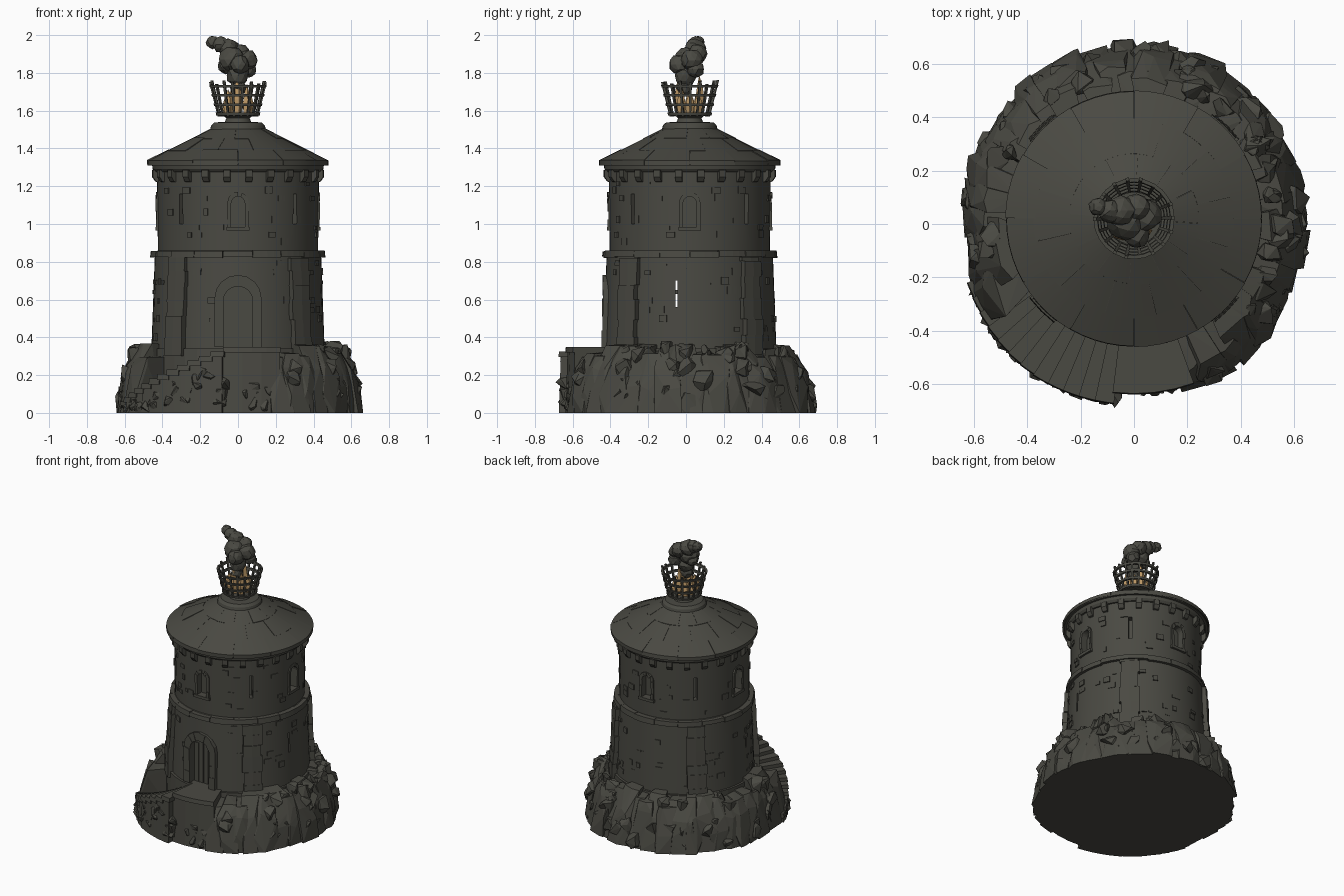
import bpy, bmesh, math, random
from mathutils import Vector, Matrix

if "Cube" in bpy.data.objects:
    bpy.data.objects.remove(bpy.data.objects["Cube"])

random.seed(7)
CY = 0.02  # tower axis offset
U = random.uniform


def material(name, rgb):
    m = bpy.data.materials.new(name)
    m.diffuse_color = (*rgb, 1)
    m.use_nodes = True
    m.node_tree.nodes["Principled BSDF"].inputs["Base Color"].default_value = m.diffuse_color
    return m


STONE = material("dark_stone", (0.068, 0.067, 0.055))
FLAME = material("flame_tan", (0.50, 0.31, 0.13))


def finish(bm, name, mat=STONE, smooth=False):
    bmesh.ops.remove_doubles(bm, verts=bm.verts, dist=1e-5) if smooth else None
    bmesh.ops.recalc_face_normals(bm, faces=bm.faces)
    me = bpy.data.meshes.new(name)
    bm.to_mesh(me)
    bm.free()
    me.materials.append(mat)
    ob = bpy.data.objects.new(name, me)
    bpy.context.collection.objects.link(ob)
    if smooth:
        smooth_by_angle(ob)
    return ob


def smooth_by_angle(ob):
    bpy.ops.object.select_all(action='DESELECT')
    ob.select_set(True)
    bpy.context.view_layer.objects.active = ob
    bpy.ops.object.shade_smooth_by_angle(angle=math.radians(30))


def polar(r, deg, z, cy=CY):
    a = math.radians(deg)
    return Vector((r * math.cos(a), r * math.sin(a) + cy, z))


def sweep(bm, section, a0=0, a1=360, n=48):
    """Sweep a closed (r, z) section around the tower axis."""
    full = a1 - a0 >= 360
    rings = [[bm.verts.new(polar(r, a0 + (a1 - a0) * i / n, z)) for r, z in section]
             for i in range(n if full else n + 1)]
    k = len(section)
    for i in range(n):
        p, q = rings[i], rings[(i + 1) % len(rings)]
        for j in range(k):
            bm.faces.new((p[j], p[(j + 1) % k], q[(j + 1) % k], q[j]))
    if not full:
        bm.faces.new(rings[0])
        bm.faces.new(rings[-1][::-1])


def block(bm, a0, a1, r0, rb, rt, z0, z1, n=2):
    sweep(bm, [(r0, z0), (rb, z0), (rt, z1), (r0, z1)], a0, a1, n)


def hull(bm, pts):
    vs = [bm.verts.new(p) for p in pts]
    res = bmesh.ops.convex_hull(bm, input=vs)
    junk = {g for g in res["geom_interior"] + res["geom_unused"] if isinstance(g, bmesh.types.BMVert)}
    bmesh.ops.delete(bm, geom=list(junk), context='VERTS')


def on_wall(x, d, z, az):
    a = math.radians(az)
    return Vector((d * math.cos(a) - x * math.sin(a), d * math.sin(a) + x * math.cos(a) + CY, z))


def arch(w, z0, top, n=8):
    zs = top - w
    curve = [(-w * math.cos(math.pi * i / n), zs + w * math.sin(math.pi * i / n)) for i in range(n + 1)]
    side = [z0 + (zs - z0) * i / 3 for i in range(3)]
    return [(-w, z) for z in side] + curve + [(w, z) for z in side[::-1]]


def arch_frame(bm, az, wi, wo, z0, ti, to, r0, r1):
    a, b = arch(wi, z0, ti), arch(wo, z0, to)
    for i in range(len(a) - 1):
        d = r1 + U(-0.004, 0.006)
        hull(bm, [on_wall(x, r, z, az) for x, z in (a[i], a[i + 1], b[i], b[i + 1]) for r in (r0, d)])


def wall_r(z):
    return 0.458 - (z - 0.33) * 0.035 if z < 0.84 else 0.424 + (z - 0.86) * 0.012


# Tower body with door, windows and arrow slits cut in
bm = bmesh.new()
sweep(bm, [(0, 0.3), (0.46, 0.3), (0.44, 0.84), (0.424, 0.86), (0.429, 1.29), (0, 1.29)], n=64)
tower = finish(bm, "tower_wall", smooth=True)

bm = bmesh.new()
hull(bm, [on_wall(x, d, z, -90) for x, z in arch(0.078, 0.35, 0.67) for d in (0.405, 0.6)])
for az in (-90, 0, 90, 180):
    hull(bm, [on_wall(x, d, z, az) for x, z in arch(0.036, 0.985, 1.145) for d in (0.385, 0.6)])
    hull(bm, [on_wall(x, d, z, az + 45) for x in (-.012, .012) for z in (1.0, 1.16) for d in (0.38, 0.6)])
hull(bm, [(x, -0.05 + y, z) for x in (-0.7, 0.7) for y in (-.006, .006) for z in (0.56, 0.70)])
cutter = finish(bm, "opening_cutter")
cutter.hide_render = True
mod = tower.modifiers.new("openings", 'BOOLEAN')
mod.operation, mod.solver, mod.object = 'DIFFERENCE', 'EXACT', cutter
bpy.context.view_layer.objects.active = tower
bpy.ops.object.modifier_apply(modifier="openings")
bpy.data.objects.remove(cutter)
smooth_by_angle(tower)

# Door and window surrounds, door planks
bm = bmesh.new()
arch_frame(bm, -90, 0.078, 0.125, 0.35, 0.67, 0.73, 0.40, 0.462)
finish(bm, "door_surround")
bm = bmesh.new()
for az in (-90, 0, 90, 180):
    arch_frame(bm, az, 0.036, 0.056, 0.98, 1.145, 1.17, 0.40, 0.432)
    hull(bm, [on_wall(x, d, z, az) for x in (-.06, .06) for d in (.40, .438) for z in (.965, .985)])
finish(bm, "window_surrounds")
bm = bmesh.new()
for x in (-0.056, -0.019, 0.019, 0.056):
    h = 0.59 + math.sqrt(0.075 ** 2 - x * x) - 0.012
    hull(bm, [on_wall(x + s, d, z, -90) for s in (-.016, .016) for d in (.40, .412) for z in (.35, h)])
finish(bm, "door_planks")

# Uneven stones standing proud of the wall
bm = bmesh.new()
for zlo, zhi, count in ((0.38, 0.78, 70), (0.89, 1.2, 60)):
    for _ in range(count):
        a, z = U(0, 360), zlo + round(U(0, 1) * 8) / 8 * (zhi - zlo)
        near = abs((a + 45) % 90 - 45)
        if (z > 0.86 and near < 11) or (z < 0.8 and (abs(a - 270) < 19 or near < 5)):
            continue
        w, h, lift = U(3, 7), U(0.02, 0.04), U(0.003, 0.009)
        block(bm, a, a + w, 0.40, wall_r(z) + lift, wall_r(z + h) + lift, z, z + h)
finish(bm, "wall_stones")

# Diagonal buttresses of stacked stones
bm = bmesh.new()
for az in (45, 135, 225, 315):
    z = 0.3
    while z < 0.82:
        h = min(U(0.06, 0.12), 0.825 - z)
        r = 0.497 - (z - 0.3) * 0.06 + U(-0.004, 0.004)
        block(bm, az - 7.5 + U(-1, 1), az + 7.5 + U(-1, 1), 0.40, r, r - 0.003, z, z + h)
        z += h
finish(bm, "buttresses")

# Belt course and eave ring with corbels
bm = bmesh.new()
for i in range(18):
    r = 0.462 + U(-0.004, 0.004)
    block(bm, i * 20, i * 20 + 19.7, 0.40, r, r - 0.004, 0.825 + U(-.004, .004), 0.858 + U(-.003, .003), 4)
finish(bm, "belt_course")
bm = bmesh.new()
sweep(bm, [(0.40, 1.275), (0.44, 1.275), (0.452, 1.29), (0.455, 1.315), (0.40, 1.315)], n=64)
finish(bm, "eave_ring", smooth=True)
bm = bmesh.new()
for i in range(24):
    a = i * 15 + 7.5
    sweep(bm, [(0.40, 1.215), (0.44, 1.225), (0.458, 1.25), (0.458, 1.285), (0.40, 1.285)], a - 2.3, a + 2.3, 1)
finish(bm, "corbels")


# Roof: cone core, overlapping slabs, crown
def roof_z(r):
    return 1.335 + (0.475 - r) * 0.5


bm = bmesh.new()
sweep(bm, [(0, 1.31), (0.47, 1.31), (0.475, 1.333), (0.13, 1.507), (0, 1.507)], n=64)
finish(bm, "roof_core", smooth=True)
bm = bmesh.new()
for t, (ra, rb) in enumerate(((0.48, 0.37), (0.375, 0.24), (0.245, 0.12))):
    for i in range(12):
        a, e = i * 30 + t * 13, U(0.001, 0.006)
        drop = 0.022 if t == 0 else 0.01
        sweep(bm, [(ra, roof_z(ra) - drop), (ra + U(-.003, .003), roof_z(ra) + e),
                   (rb, roof_z(rb) + e), (rb, roof_z(rb) - 0.01)], a, a + 29.8, 5)
finish(bm, "roof_slabs", smooth=True)
bm = bmesh.new()
sweep(bm, [(0, 1.49), (0.15, 1.49), (0.142, 1.522), (0.125, 1.538), (0.07, 1.54), (0.062, 1.56),
           (0.075, 1.572), (0.1, 1.575), (0.1, 1.588), (0, 1.588)], n=24)
finish(bm, "roof_crown", smooth=True)


# Fire basket: flared bars and hoops
def basket_r(z):
    return 0.108 + (z - 1.57) * 0.23


bm = bmesh.new()
for i in range(18):
    z1, a = 1.75 + U(-0.015, 0.012), i * 20 + U(-2, 2)
    sweep(bm, [(basket_r(1.57) - .012, 1.57), (basket_r(1.57), 1.57), (basket_r(z1) + .004, z1),
               (basket_r(z1) - .008, z1)], a - 2.6, a + 2.6, 1)
for z in (1.575, 1.625, 1.675, 1.722):
    r = basket_r(z)
    sweep(bm, [(r - .008, z), (r + .006, z), (r + .009, z + .014), (r - .005, z + .014)], n=24)
finish(bm, "fire_basket")

# Flames
bm = bmesh.new()
for i in range(9):
    c = polar(0.0 if i == 0 else U(0.045, 0.075), i * 45, 1.588)
    h, w = (0.2 if i % 4 == 2 else U(0.1, 0.16)), U(0.022, 0.035)
    base = [c + Vector((w * s * math.cos(k * 1.26), w * s * math.sin(k * 1.26), z))
            for s, z in ((0.8, 0), (1, h * 0.35), (0.6, h * 0.7)) for k in range(5)]
    hull(bm, base + [c + Vector((U(-.01, .01), U(-.01, .01), h))])
finish(bm, "flames", FLAME)

# Smoke puffs
bm = bmesh.new()
for x, y, z, r in ((0, 0, 1.785, .062), (.045, .03, 1.865, .062), (-.03, .01, 1.87, .075), (.01, -.04, 1.845, .055),
                   (-.065, .02, 1.835, .045), (-.05, .05, 1.93, .058), (-.09, .05, 1.95, .047),
                   (-.135, .065, 1.962, .037), (.05, .05, 1.82, .05), (.01, .06, 1.9, .055), (0, -.01, 1.72, .045)):
    vs = bmesh.ops.create_icosphere(bm, subdivisions=2, radius=r,
                                    matrix=Matrix.Translation((x, y, z)))["verts"]
    for v in vs:
        v.co += (v.co - Vector((x, y, z))) * U(-0.16, 0.03)
finish(bm, "smoke")

# Rock mound: solid heart ringed with rough columns and boulders
STAIR = (201, 290)


def rock_point(deg, z, f):
    r = (0.665 - 0.16 * z - 1.6 * max(0, z - 0.2) ** 1.7) * f
    p = polar(r, deg, z, 0)
    p.y *= 1.045
    return p


bm = bmesh.new()
sweep(bm, [(0, 0), (0.6, 0), (0.56, 0.05), (0.48, 0.1), (0.475, 0.34), (0, 0.34)], n=40)
finish(bm, "mound_heart")
bm = bmesh.new()
a = STAIR[1] - 2
while a < STAIR[0] + 360:
    w, top, f = U(7, 13), U(0.29, 0.37), U(0.95, 1.0)
    pts = [rock_point(a + w * s + U(-2, 2), z, f * U(0.96, 1.015)) for s in (-0.12, 0.3, 0.7, 1.12)
           for z in (0, U(0.08, 0.15), U(0.2, 0.26), top)]
    pts += [polar(0.44, a + w * s, z, 0) for s in (0, 1) for z in (0, min(top + U(0, 0.02), 0.365))]
    hull(bm, pts)
    a += w * 0.85
for _ in range(75):
    a, z, s = U(STAIR[1] + 6, STAIR[0] + 354), U(0.04, 0.33), U(0.035, 0.065)
    c = rock_point(a, z, 0.93)
    hull(bm, [Vector((p.x, p.y, min(max(p.z, 0), 0.38))) for p in
              (c + Vector((U(-1, 1), U(-1, 1), U(-1.3, 1.3))).normalized() * s * U(0.8, 1.25) for _ in range(16))])
finish(bm, "mound_rocks")

# Curved stair with rough masonry below, ending at the door landing
bm = bmesh.new()
rk = bmesh.new()
steps, span = 12, 62
for i in range(steps + 1):
    a0 = STAIR[0] + span * i / steps
    a1 = a0 + span / steps if i < steps else STAIR[1]
    z, r = 0.06 + 0.29 * i / steps, 0.672 + 0.028 * min(i / 7, 1) - (0.04 if i == steps else 0)
    block(bm, a0, a1 + (0.8 if i < steps else 0), 0.42, r, r - 0.004, z - 0.03, z, 4)
    ro = r - 0.012
    block(rk, a0, a1, 0.40, ro + 0.01, ro, 0, z - 0.029, 3)
    for _ in range(3 if i < steps else 8):
        c = polar(ro - 0.03, U(a0, a1), U(0.03, max(0.04, z - 0.08)))
        hull(rk, [Vector((p.x, p.y, min(max(p.z, 0), z - 0.02))) for p in
                  (c + Vector((U(-1, 1), U(-1, 1), U(-1, 1))).normalized() * U(0.04, 0.06) for _ in range(14))])
finish(bm, "stair_treads")
finish(rk, "stair_masonry")
